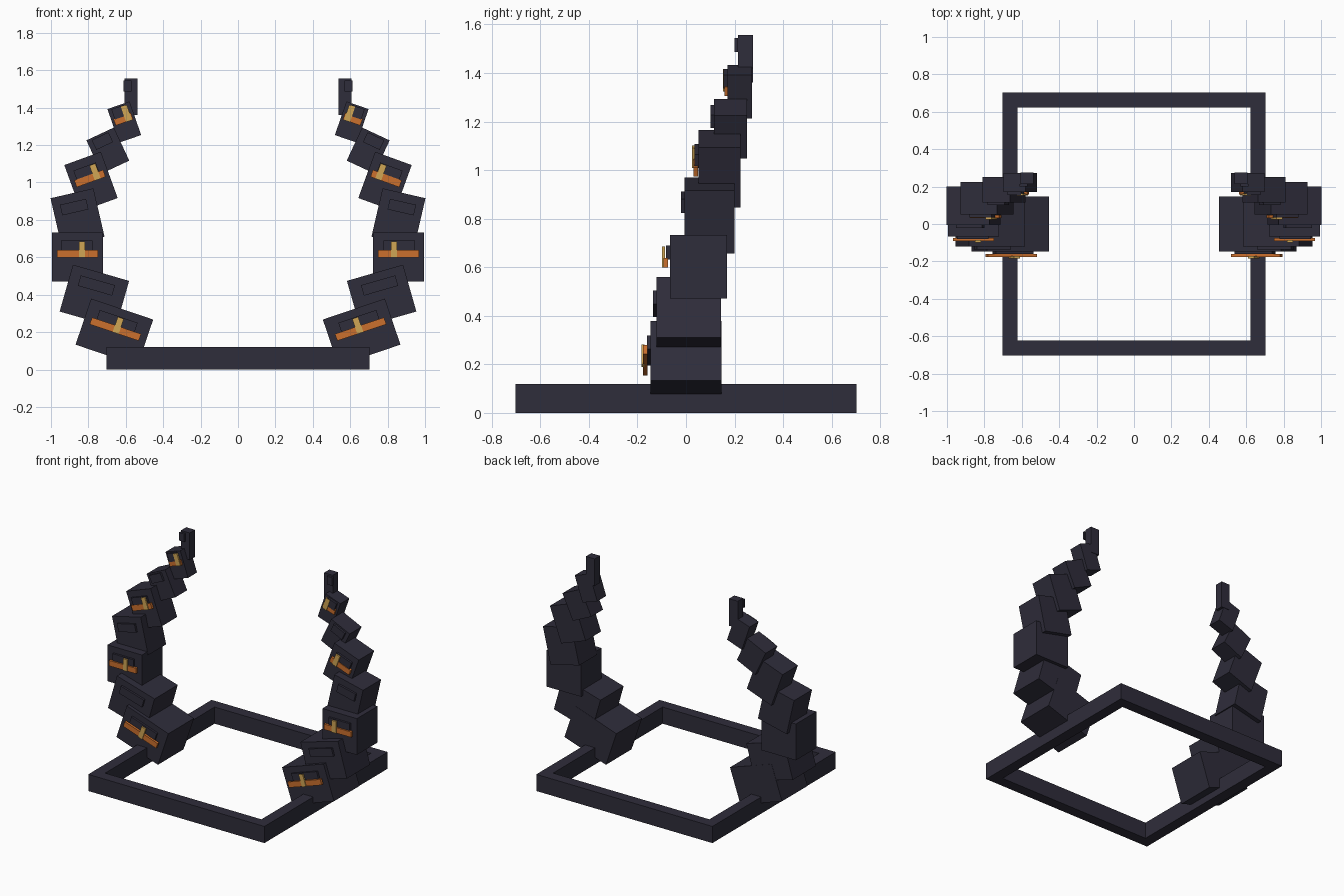
import bpy, bmesh
from mathutils import Matrix, Vector

cube = bpy.data.objects.get("Cube")
if cube:
    bpy.data.objects.remove(cube, do_unlink=True)


def material(name, rgb):
    m = bpy.data.materials.new(name)
    m.use_nodes = True
    m.diffuse_color = (*rgb, 1)
    m.node_tree.nodes["Principled BSDF"].inputs["Base Color"].default_value = (*rgb, 1)
    return m


dark = material("dark slate", (0.028, 0.026, 0.043))
orange = material("burnt orange", (0.60, 0.16, 0.026))
gold = material("pale gold", (0.63, 0.38, 0.09))


def finish(name, bm, mat):
    bmesh.ops.recalc_face_normals(bm, faces=bm.faces)
    mesh = bpy.data.meshes.new(name)
    bm.to_mesh(mesh)
    bm.free()
    mesh.materials.append(mat)
    obj = bpy.data.objects.new(name, mesh)
    bpy.context.collection.objects.link(obj)
    return obj


def box(name, frame, center, size, mat):
    """Box with local center and size, placed by a frame matrix."""
    bm = bmesh.new()
    bmesh.ops.create_cube(bm, size=1, matrix=Matrix.Translation(center) @ Matrix.Diagonal((*size, 1)))
    finish(name, bm, mat).matrix_world = frame


# Square base ring: a rectangular section carried round four corners
bm = bmesh.new()
rings = []
for sx, sy in ((1, 1), (-1, 1), (-1, -1), (1, -1)):
    section = ((0.703, 0), (0.703, 0.12), (0.624, 0.12), (0.624, 0))
    rings.append([bm.verts.new((sx * r, sy * r, z)) for r, z in section])
for i in range(4):
    a, b = rings[i], rings[(i + 1) % 4]
    for j in range(4):
        k = (j + 1) % 4
        bm.faces.new((a[j], a[k], b[k], b[j]))
finish("base_frame", bm, dark)

# Arm blocks from bottom to top: x, y, z, width, depth, height, tilt in degrees
blocks = (
    (0.661, 0.000, 0.200, 0.35, 0.292, 0.26, 18.7),
    (0.768, 0.012, 0.392, 0.312, 0.265, 0.26, 16),
    (0.858, 0.051, 0.602, 0.275, 0.235, 0.262, 0),
    (0.858, 0.097, 0.813, 0.235, 0.205, 0.265, -13),
    (0.786, 0.138, 1.005, 0.208, 0.175, 0.263, -20),
    (0.696, 0.183, 1.171, 0.162, 0.135, 0.195, -25),
    (0.608, 0.221, 1.323, 0.125, 0.102, 0.19, -19),
    (0.571, 0.245, 1.458, 0.07, 0.06, 0.195, 0),
)
gold_shift = (0.008, 0.024, 0.038, 0.026)

for side, s in (("left", 1), ("right", -1)):
    for i, (x, y, z, w, d, h, tilt) in enumerate(blocks):
        tag = f"{side}_{i + 1}"
        frame = Matrix.Translation((s * x, y, z)) @ Matrix.Rotation(-s * tilt * 0.0174533, 4, "Y")
        box(f"arm_block_{tag}", frame, Vector(), (w, d, h), dark)
        front = -d / 2
        # Raised face plate on the upper front
        shift = 0.02 if i == len(blocks) - 1 else 0.005
        box(f"face_plate_{tag}", frame, (s * shift, front - 0.0075, 0.058),
            (w * 0.61, 0.015, 0.058), dark)
        # Every second block carries an orange band and a gold clasp
        if i % 2 == 0:
            out = 0.008 + 0.1 * d
            box(f"orange_band_{tag}", frame, (0, front - out + 0.015, 0.017),
                (w * 0.79, 0.018, 0.039), orange)
            box(f"gold_clasp_{tag}", frame, (-s * gold_shift[i // 2], front - out + 0.006, 0.04),
                (0.034, 0.012, 0.086), gold)
